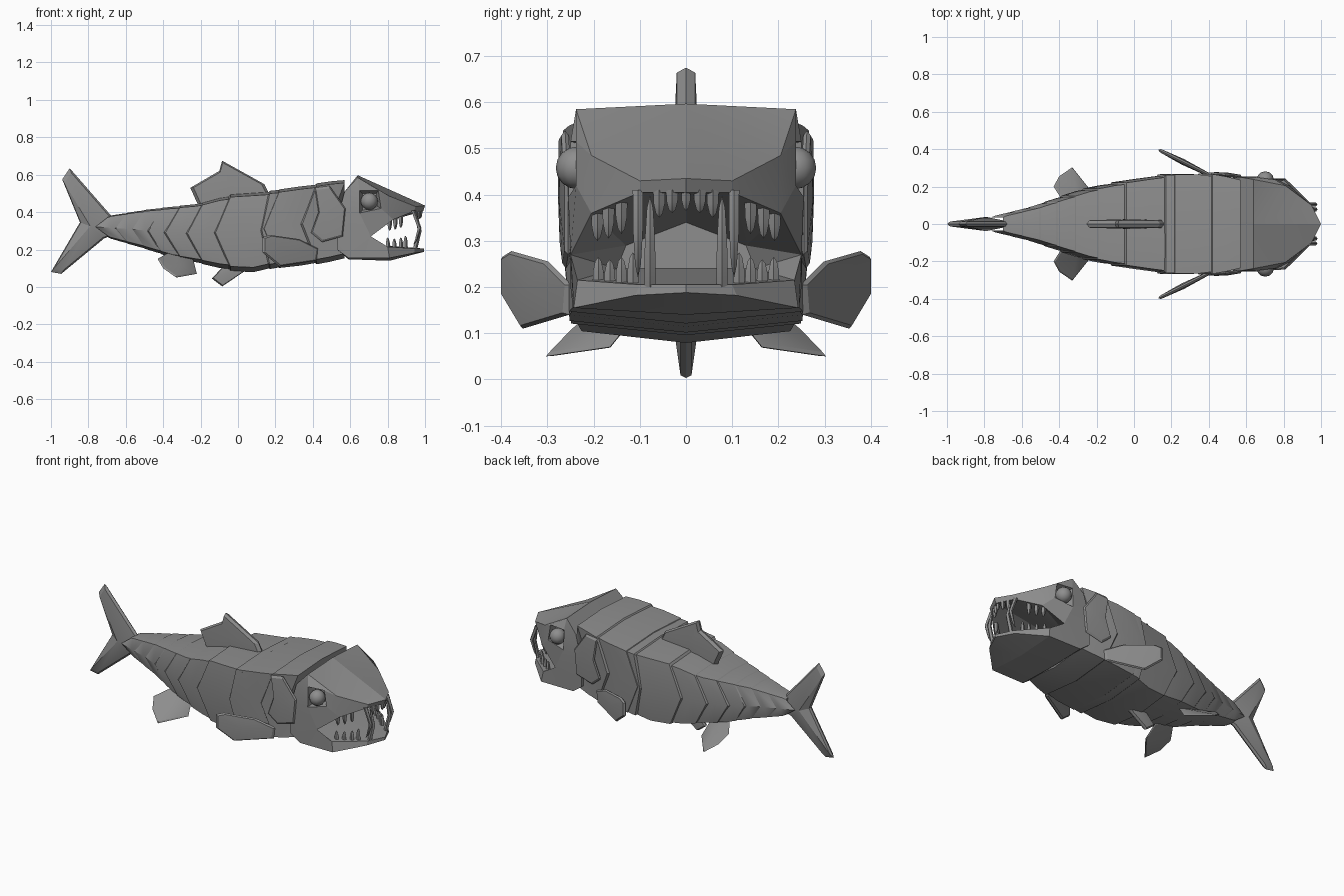
import bpy, bmesh, math
from mathutils import Vector

if "Cube" in bpy.data.objects:
    bpy.data.objects.remove(bpy.data.objects["Cube"])

skin = bpy.data.materials.new("grey_skin")
skin.diffuse_color = (0.27, 0.27, 0.27, 1)
skin.use_nodes = True
skin.node_tree.nodes["Principled BSDF"].inputs["Base Color"].default_value = skin.diffuse_color


def make(name, verts, faces, mirror=False, angle=25):
    # Mesh object, optionally joined with its reflection across y = 0
    verts = [Vector(v) for v in verts]
    faces = [list(f) for f in faces]
    if mirror:
        n = len(verts)
        verts += [Vector((v.x, -v.y, v.z)) for v in verts]
        faces += [[i + n for i in reversed(f)] for f in faces]
    me = bpy.data.meshes.new(name)
    me.from_pydata(verts, [], faces)
    bm = bmesh.new()
    bm.from_mesh(me)
    bmesh.ops.remove_doubles(bm, verts=bm.verts, dist=0.0005)
    bmesh.ops.recalc_face_normals(bm, faces=bm.faces)
    bm.to_mesh(me)
    bm.free()
    me.shade_smooth()
    me.set_sharp_from_angle(angle=math.radians(angle))
    me.materials.append(skin)
    ob = bpy.data.objects.new(name, me)
    bpy.context.collection.objects.link(ob)
    return ob


def fin(name, outline, centre, thick, edge, normal=(0, 1, 0), mirror=False):
    # Lens-shaped fin with a ridged rim and a thicker middle
    nrm, n = Vector(normal).normalized(), len(outline)
    pts, c = [Vector(p) for p in outline], Vector(centre)
    inner = [p + (c - p) * .08 for p in pts]
    verts = [p + nrm * edge for p in inner] + [p - nrm * edge for p in inner] + pts
    verts += [c + nrm * thick, c - nrm * thick]
    faces = []
    for i in range(n):
        j = (i + 1) % n
        faces += [(i, j, 3 * n), (n + j, n + i, 3 * n + 1),
                  (j, i, 2 * n + i, 2 * n + j), (n + i, n + j, 2 * n + j, 2 * n + i)]
    return make(name, verts, faces, mirror)


def upright(pts):
    return [(x, 0, z) for x, z in pts]


# Body: overlapping chevron plates following one outline (x, top, bottom, half width)
OUTLINE = [(-0.72, .375, .27, .035), (-0.62, .392, .24, .06), (-0.5, .412, .205, .09),
           (-0.35, .43, .155, .14), (-0.2, .447, .125, .19), (-0.04, .495, .085, .225),
           (0.06, .503, .072, .24), (0.18, .515, .098, .27), (0.4, .55, .118, .275),
           (0.57, .58, .145, .25)]
SECTION = [(0, 1, 0), (.98, .965, 0), (.99, .5, 1), (.93, .06, 0), (0, 0, 0)]


def size_at(x):
    for a, b in zip(OUTLINE, OUTLINE[1:]):
        if x <= b[0]:
            t = max(0, (x - a[0]) / (b[0] - a[0]))
            return [a[k] + (b[k] - a[k]) * t for k in (1, 2, 3)]
    return OUTLINE[-1][1:]


def ring(x, scale, shift):
    top, bot, w = size_at(x)
    mid, h = (top + bot) / 2, (top - bot) * scale
    half = [(x - s * shift, fy * w * scale, mid + (fz - .5) * h) for fy, fz, s in SECTION]
    return half + [(px, -py, pz) for px, py, pz in half[-2:0:-1]]


def plate(name, x0, x1):
    shift = min(.08, .5 * (x0 - x1))
    rings = [ring(x0, .96, shift), ring((x0 + x1) / 2, .99, shift),
             ring(x1, 1, shift), ring(x1 - .02, .91, shift)]
    n, last = len(rings[0]), len(rings) - 1
    verts = sum(rings, [])
    faces = [(r * n + i, r * n + (i + 1) % n, (r + 1) * n + (i + 1) % n, (r + 1) * n + i)
             for r in range(last) for i in range(n)]
    faces += [range(n), range(last * n, last * n + n)]
    make(name, verts, faces)


stations = [.57, .42, .22, .17, -.04, -.19, -.31, -.41, -.5, -.59, -.68]
for k, (a, b) in enumerate(zip(stations, stations[1:])):
    plate(f"body_plate_{k + 1}", a + (.035 if k else 0), b)

# Head: half shell with eye socket, open mouth and lower jaw
P = dict(A=(.64, 0, .597), B=(.64, .238, .585), C=(1, 0, .435), D=(.95, .10, .43),
         E=(.81, .205, .485), F=(.99, 0, .405), G=(.94, .10, .405), H=(.83, .205, .36),
         I=(.71, .25, .27), J=(.59, .245, .155), K=(.53, .25, .2), L=(.535, .255, .38),
         M=(.57, .25, .51), P1=(.65, .25, .515), P2=(.75, .238, .515), P3=(.765, .238, .42),
         P4=(.65, .255, .395), Q1=(.665, .2, .5), Q2=(.74, .195, .5), Q3=(.745, .195, .43),
         Q4=(.665, .2, .41), T0=(.58, 0, .34), T1=(.58, .13, .29), U0=(.58, 0, .24),
         U1=(.58, .15, .24), V0=(.995, 0, .205), V1=(.945, .1, .205), V2=(.8, .235, .215),
         W0=(.995, 0, .188), W1=(.945, .11, .182), W2=(.81, .243, .155), X=(.81, 0, .14),
         J0=(.59, 0, .148), K0=(.53, 0, .2), L0=(.535, 0, .38), M0=(.57, 0, .51))
HEAD = [
    # forehead and snout
    "A B E", "A E D C", "C D G F", "D E H G",
    # cheek around the eye
    "B E P2 P1", "E H P3 P2", "H I P4 P3", "I L P4", "I J K L", "L M P1 P4", "M B P1",
    # eye socket
    "P1 P2 Q2 Q1", "P2 P3 Q3 Q2", "P3 P4 Q4 Q3", "P4 P1 Q1 Q4", "Q1 Q2 Q3 Q4",
    # mouth lining
    "F G T1 T0", "G H T1", "H I T1", "I U1 T1", "T0 T1 U1 U0",
    "V0 V1 U1 U0", "V1 V2 U1", "V2 I U1",
    # lower jaw
    "V0 V1 W1 W0", "V1 V2 W2 W1", "V2 I J W2", "W0 W1 W2 X", "X W2 J J0",
    # back of the head
    "J K K0 J0", "K L L0 K0", "L M M0 L0", "M B A M0"]
keys = list(P)
make("head", P.values(), [[keys.index(v) for v in f.split()] for f in HEAD],
     mirror=True, angle=15)

# Eyes
for s, side in ((1, "left"), (-1, "right")):
    bm = bmesh.new()
    bmesh.ops.create_uvsphere(bm, u_segments=12, v_segments=8, radius=.046)
    bm.verts.index_update()
    eye_v = [(v.co.x + .702, v.co.y + s * .236, v.co.z + .458) for v in bm.verts]
    eye_f = [[v.index for v in f.verts] for f in bm.faces]
    bm.free()
    make(f"{side}_eye", eye_v, eye_f, angle=40)


# Teeth: five-sided curved spikes, bowed forward
def tooth(name, base, length, r, bow=0.0, mirror=True):
    b, verts, n = Vector(base), [], 5
    for t, k in ((0, 1), (.5, .9), (.85, .55)):
        c = b + Vector((bow * math.sin(t * math.pi), 0, length * t))
        verts += [c + Vector((math.cos(a) * r * k, math.sin(a) * r * k, 0))
                  for a in (i * math.tau / n for i in range(n))]
    verts.append(b + Vector((0, 0, length)))
    faces = [(q * n + i, q * n + (i + 1) % n, (q + 1) * n + (i + 1) % n, (q + 1) * n + i)
             for q in range(2) for i in range(n)]
    faces += [(2 * n + i, 2 * n + (i + 1) % n, 3 * n) for i in range(n)] + [range(n)]
    make(name, verts, faces, mirror, angle=50)


tooth("lower_fangs", (.945, .078, .2), .2, .013, .025)
tooth("upper_fangs", (.935, .104, .41), -.19, .012, .035)
tooth("upper_front_tooth", (.975, 0, .41), -.045, .011, mirror=False)
for k, (x, y, z, l) in enumerate([(.965, .03, .41, .05), (.95, .058, .41, .06),
                                  (.87, .14, .385, .07), (.84, .168, .375, .07),
                                  (.81, .192, .36, .06)]):
    tooth(f"upper_teeth_{k + 1}", (x, y, z), -l, .014)
for k, (x, y, l) in enumerate([(.895, .115, .07), (.87, .14, .06),
                               (.835, .165, .055), (.80, .19, .06)]):
    tooth(f"lower_teeth_{k + 1}", (x, y, .205), l, .013)

# Gill covers
fin("gill_covers", [(.575, .255, .42), (.49, .262, .54), (.41, .268, .53), (.43, .27, .40),
                    (.39, .266, .29), (.45, .26, .24), (.56, .255, .27)],
    (.5, .262, .39), .013, .008, mirror=True)

# Tail, dorsal and anal fins
fin("tail_fin", upright([(-.66, .36), (-.90, .635), (-.94, .575), (-.845, .345), (-1, .08),
                         (-.945, .07), (-.715, .26), (-.66, .28)]),
    (-.79, 0, .325), .038, .013)
fin("dorsal_fin", upright([(.17, .49), (.14, .55), (-.085, .675), (-.1, .62), (-.255, .53),
                           (-.21, .43), (-.05, .43)]), (-.04, 0, .54), .026, .02)
fin("anal_fin", upright([(.06, .1), (-.085, .003), (-.14, .045), (-.06, .13), (.03, .15)]),
    (-.04, 0, .08), .022, .012)


# Paired fins
def flare(x):
    return .248 + (.43 - x) * .5


fin("pectoral_fins", [(x, flare(x), z) for x, z in
                      [(.13, .265), (.17, .278), (.33, .255), (.43, .205), (.42, .14),
                       (.22, .11), (.13, .185)]],
    (.26, flare(.26), .195), .016, .009, (.5, 1, 0), mirror=True)
fin("pelvic_fins", [(-.43, .2, .15), (-.40, .255, .1), (-.33, .303, .05), (-.22, .165, .07),
                    (-.24, .1, .15), (-.36, .09, .19)], (-.31, .18, .112), .01, .005,
    (0, .5, 1), mirror=True)
